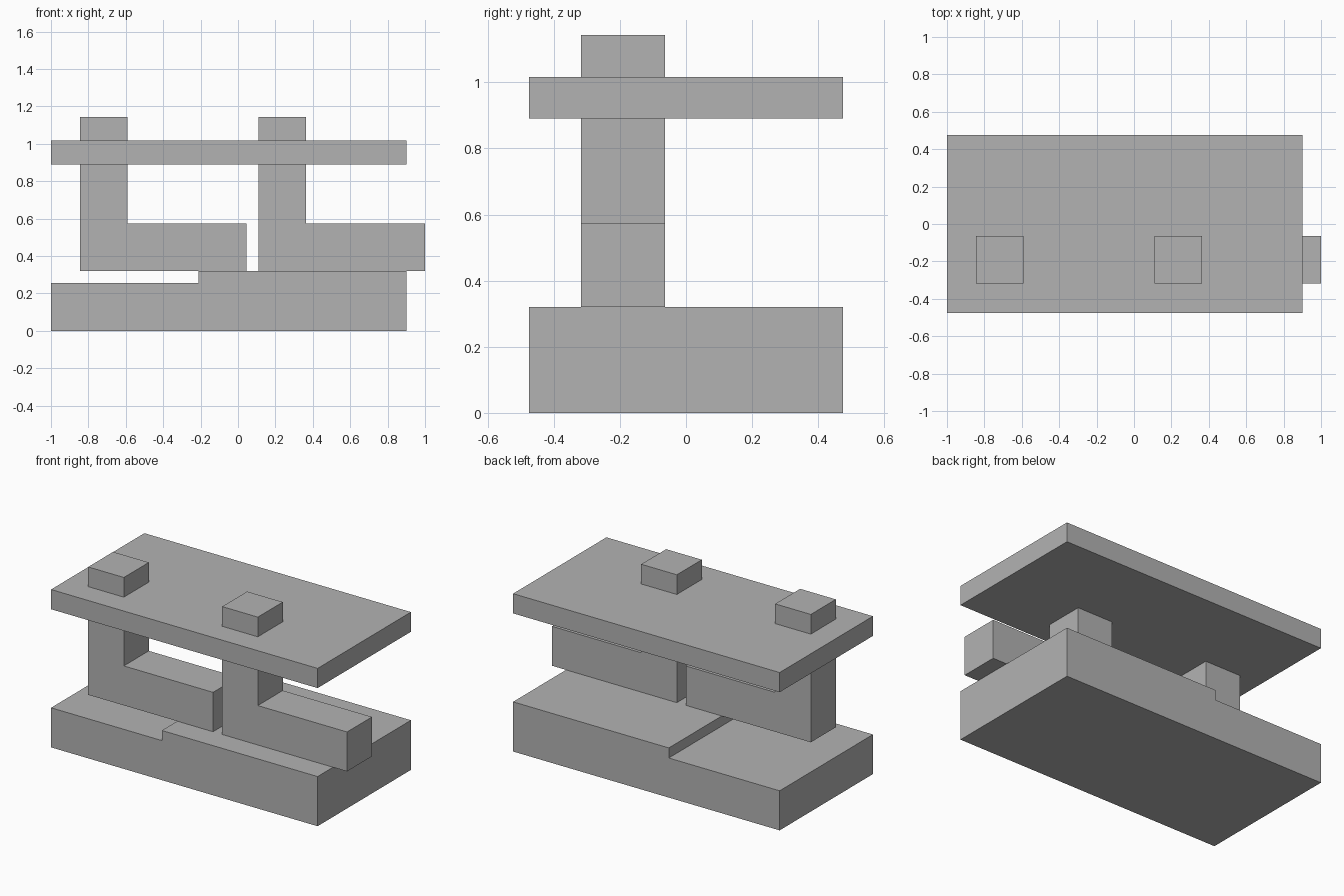
import bpy
import bmesh

if "Cube" in bpy.data.objects:
    bpy.data.objects.remove(bpy.data.objects["Cube"], do_unlink=True)

# Single grey material
grey = bpy.data.materials.new("plain_grey")
grey.use_nodes = True
colour = (0.45, 0.45, 0.45, 1)
grey.diffuse_color = colour
grey.node_tree.nodes["Principled BSDF"].inputs["Base Color"].default_value = colour


def extrude_profile(name, profile, y_front, y_back):
    """Extrude an (x, z) outline from y_front to y_back."""
    bm = bmesh.new()
    face = bm.faces.new([bm.verts.new((x, y_front, z)) for x, z in profile])
    result = bmesh.ops.extrude_face_region(bm, geom=[face])
    verts = [v for v in result["geom"] if isinstance(v, bmesh.types.BMVert)]
    bmesh.ops.translate(bm, verts=verts, vec=(0, y_back - y_front, 0))
    bmesh.ops.recalc_face_normals(bm, faces=bm.faces)
    mesh = bpy.data.meshes.new(name)
    bm.to_mesh(mesh)
    bm.free()
    mesh.materials.append(grey)
    obj = bpy.data.objects.new(name, mesh)
    bpy.context.collection.objects.link(obj)
    return obj


LEFT, RIGHT, DEPTH = -1.0, 0.9, 0.475
FLOOR, STEP = 0.32, 0.255

# Stepped base slab
extrude_profile("stepped_base",
                [(LEFT, 0), (RIGHT, 0), (RIGHT, FLOOR),
                 (-0.21, FLOOR), (-0.21, STEP), (LEFT, STEP)],
                -DEPTH, DEPTH)

# Raised flat top, pierced by the posts
extrude_profile("top_slab",
                [(LEFT, 0.89), (RIGHT, 0.89), (RIGHT, 1.017), (LEFT, 1.017)],
                -DEPTH, DEPTH)

# Two matching L-shaped supports
THICK, LENGTH, TOP = 0.254, 0.89, 1.144
for name, x in (("right_support", -0.845), ("left_support", 0.11)):
    extrude_profile(name,
                    [(x, FLOOR), (x + LENGTH, FLOOR), (x + LENGTH, FLOOR + THICK),
                     (x + THICK, FLOOR + THICK), (x + THICK, TOP), (x, TOP)],
                    -0.318, -0.064)
